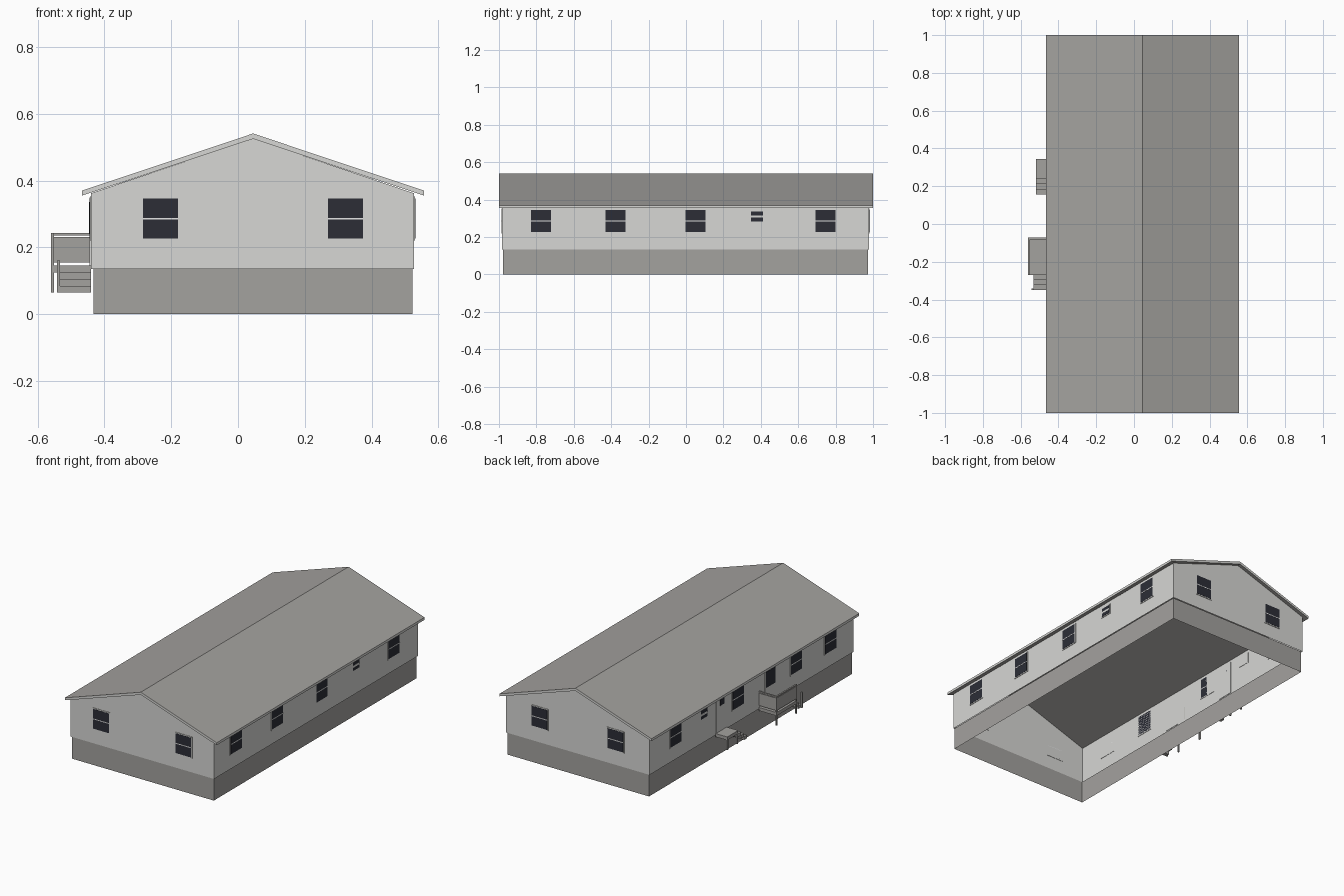
import bpy, bmesh

cube = bpy.data.objects.get("Cube")
if cube:
    bpy.data.objects.remove(cube, do_unlink=True)


def material(name, r, g, b):
    m = bpy.data.materials.new(name)
    m.use_nodes = True
    m.diffuse_color = (r, g, b, 1)
    m.node_tree.nodes["Principled BSDF"].inputs["Base Color"].default_value = (r, g, b, 1)
    return m


SIDING = material("pale siding", 0.68, 0.68, 0.66)
GREY = material("warm grey", 0.37, 0.36, 0.345)
GLASS = material("dark glass", 0.025, 0.027, 0.037)
WHITE = material("white trim", 0.9, 0.9, 0.9)

# House extents
X0, X1, Y0, Y1 = -0.44, 0.527, -0.983, 0.979
MID, BASE, EAVE, PEAK = 0.045, 0.135, 0.362, 0.526


def finish(name, bm, *mats):
    mesh = bpy.data.meshes.new(name)
    bm.to_mesh(mesh)
    bm.free()
    for m in mats:
        mesh.materials.append(m)
    ob = bpy.data.objects.new(name, mesh)
    bpy.context.collection.objects.link(ob)
    return ob


def box(name, xs, ys, zs, mat):
    bm = bmesh.new()
    bmesh.ops.create_cube(bm, size=1)
    for v in bm.verts:
        v.co = [lo + (c + 0.5) * (hi - lo) for c, (lo, hi) in zip(v.co, (xs, ys, zs))]
    return finish(name, bm, mat)


def prism(name, profile, y0, y1, *mats):
    """Extrude an x-z outline from y0 to y1."""
    bm = bmesh.new()
    face = bm.faces.new([bm.verts.new((x, y0, z)) for x, z in profile])
    ext = bmesh.ops.extrude_face_region(bm, geom=[face], use_keep_orig=True)
    for v in ext["geom"]:
        if isinstance(v, bmesh.types.BMVert):
            v.co.y = y1
    bmesh.ops.recalc_face_normals(bm, faces=bm.faces)
    return finish(name, bm, *mats)


def drop_faces(ob, test):
    bm = bmesh.new()
    bm.from_mesh(ob.data)
    bmesh.ops.delete(bm, geom=[f for f in bm.faces if test(f)], context="FACES")
    bm.to_mesh(ob.data)
    bm.free()


# Hollow skirting below the walls, open at the bottom
skirting = box("skirting", (X0 + 0.007, X1 - 0.005), (Y0 + 0.005, Y1 - 0.005), (0, BASE), GREY)
drop_faces(skirting, lambda f: abs(f.normal.z) > 0.9)

# Hollow gabled walls, open under the roof and floor
walls = prism("walls", [(X0, BASE), (X1, BASE), (X1, EAVE), (MID, PEAK), (X0, EAVE)], Y0, Y1, SIDING)
drop_faces(walls, lambda f: abs(f.normal.z) > 0.5)

# Roof slab: grey slopes, pale fascia on the thin edges
roof = prism("roof", [(-0.467, 0.355), (MID, 0.525), (0.557, 0.355), (0.557, 0.37),
                      (MID, 0.541), (-0.467, 0.37)], -1, 1, GREY, SIDING)
for p in roof.data.polygons:
    p.material_index = int(abs(p.normal.z) < 0.5)


def plate(name, side, centre, width, zs, depth, mat):
    """Thin plate standing proud of one wall."""
    along = (centre - width / 2, centre + width / 2)
    out = {"left": (X1 - 0.002, X1 + depth), "right": (X0 - depth, X0 + 0.002),
           "front": (Y0 - depth, Y0 + 0.002), "back": (Y1 - 0.002, Y1 + depth)}[side]
    xs, ys = (out, along) if side in ("left", "right") else (along, out)
    box(name, xs, ys, zs, mat)


def window(side, c, w=0.106, z0=0.226, z1=0.346, bar=0.005, bar_mat=WHITE):
    mid = (z0 + z1) / 2
    plate(side + "_window_frame", side, c, w + 0.012, (z0 - 0.006, z1 + 0.006), 0.003, SIDING)
    plate(side + "_window_glass", side, c, w, (z0, z1), 0.004, GLASS)
    plate(side + "_window_bar", side, c, w, (mid - bar / 2, mid + bar / 2), 0.005, bar_mat)


# Windows on each wall
for side, spots in {"left": (-0.775, -0.377, 0.05, 0.745), "right": (-0.76, -0.43, 0.13, 0.73),
                    "front": (-0.232, 0.322), "back": (-0.212, 0.3)}.items():
    for spot in spots:
        window(side, spot)
for side, spot in (("left", 0.38), ("right", 0.458)):
    window(side, spot, 0.064, 0.284, 0.336, 0.012, SIDING)

# Doors on the porch side
for name, y, w, z0 in (("rear_door", 0.287, 0.04, 0.3), ("porch_door", -0.18, 0.09, 0.24)):
    plate(name, "right", y, 0.105, (0.146, 0.35), 0.004, SIDING)
    plate(name + "_glass", "right", y, w, (z0, 0.336), 0.006, GLASS)

LOW, DECK = 0.065, 0.145


def steps(name, x, y_top, y_end, count):
    """Solid stair falling towards the front."""
    run = (y_top - y_end) / count
    rise = (DECK - LOW) / (count + 1)
    for i in range(count):
        top = DECK - (i + 1) * rise
        y = y_top - i * run
        box(name, (x, X0), (y - run, y), (top - rise, top), GREY)


def post(name, x, y, top):
    box(name, (x, x + 0.009), (y, y + 0.009), (LOW, top), GREY)


# Main porch: deck, posts, rails, panels and stair
PX, PY0, PY1, RAIL = -0.56, -0.27, -0.072, 0.243
box("porch_deck", (PX, X0), (PY0, PY1), (0.125, DECK), GREY)
for y in (PY0, PY1 - 0.009):
    post("porch_post", PX, y, RAIL)
box("porch_outer_rail", (PX, PX + 0.009), (PY0, PY1), (0.235, RAIL), GREY)
box("porch_end_rail", (PX, X0), (PY1 - 0.009, PY1), (0.235, RAIL), GREY)
box("porch_outer_panel", (PX + 0.002, PX + 0.006), (PY0, PY1), (0.155, 0.231), GREY)
box("porch_end_panel", (PX, X0), (PY1 - 0.006, PY1 - 0.002), (0.155, 0.231), GREY)
steps("porch_step", -0.533, PY0, -0.35, 3)
post("porch_step_post", -0.542, -0.35, 0.16)

# Small rear landing with its stair
box("landing_deck", (-0.52, X0), (0.24, 0.345), (0.125, DECK), GREY)
for y in (0.24, 0.336):
    post("landing_post", -0.52, y, 0.13)
steps("landing_step", -0.52, 0.24, 0.155, 3)
